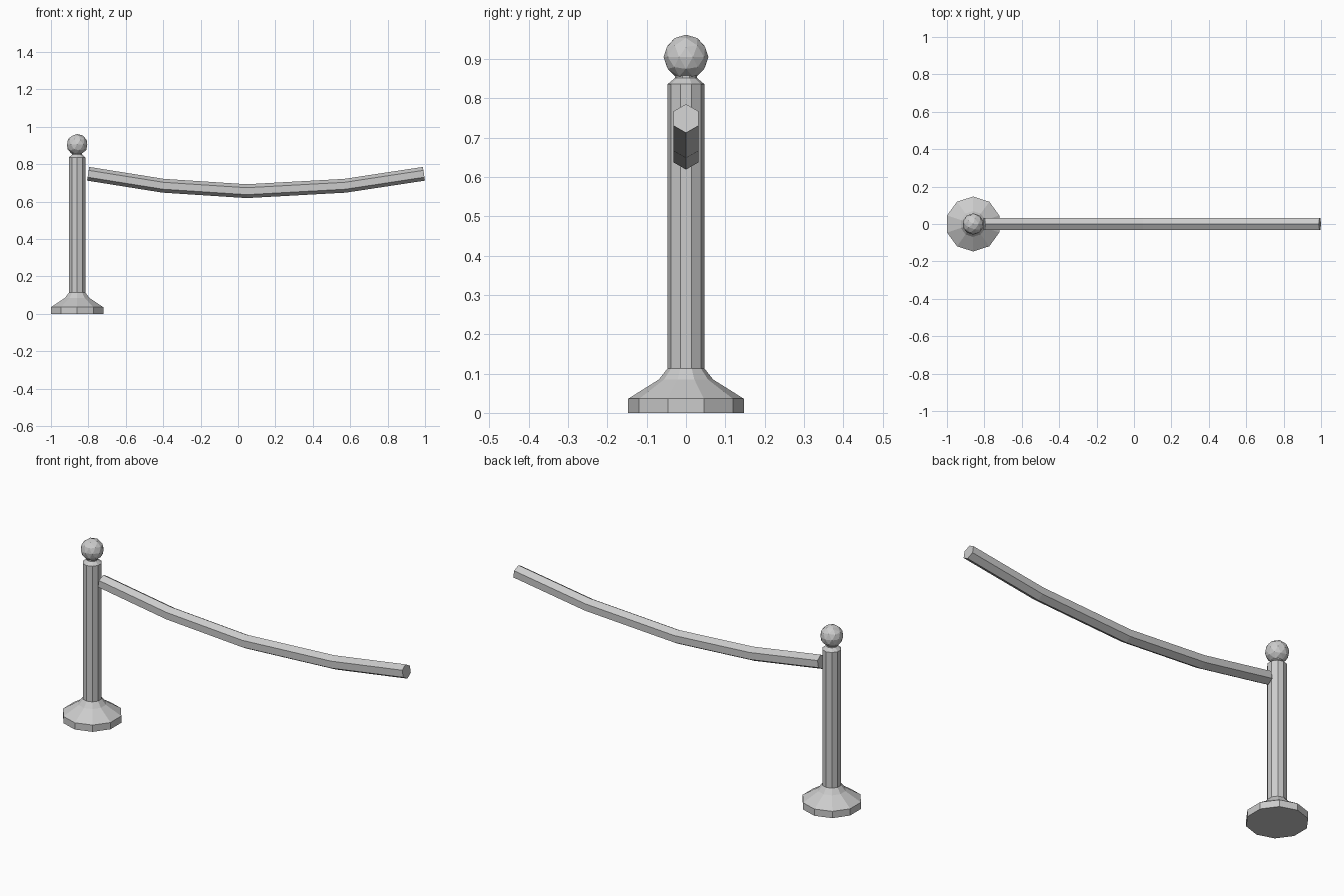
import bpy, bmesh, math
from mathutils import Vector

if "Cube" in bpy.data.objects:
    bpy.data.objects.remove(bpy.data.objects["Cube"])

POST_X = -0.86


def finish(bm, name):
    bmesh.ops.recalc_face_normals(bm, faces=bm.faces)
    mesh = bpy.data.meshes.new(name)
    bm.to_mesh(mesh)
    bm.free()
    obj = bpy.data.objects.new(name, mesh)
    bpy.context.collection.objects.link(obj)
    return obj


def loft(name, rings):
    """Skin equal-sized rings of points and cap both ends."""
    bm = bmesh.new()
    loops = [[bm.verts.new(p) for p in ring] for ring in rings]
    n = len(loops[0])
    for a, b in zip(loops, loops[1:]):
        for i in range(n):
            j = (i + 1) % n
            bm.faces.new((a[i], a[j], b[j], b[i]))
    bm.faces.new(loops[0])
    bm.faces.new(loops[-1])
    return finish(bm, name)


def lathe(name, profile, sides=10):
    angles = [math.pi / 2 + i * math.tau / sides for i in range(sides)]
    return loft(name, [[(POST_X + r * math.cos(a), r * math.sin(a), z)
                        for a in angles] for r, z in profile])


# Post with flared foot and chamfered top, ten sides
lathe("post", [(0.147, 0), (0.147, 0.036), (0.069, 0.085), (0.047, 0.113),
               (0.047, 0.836), (0.028, 0.852), (0.028, 0.865)])

# Faceted ball finial
bm = bmesh.new()
bmesh.ops.create_icosphere(bm, subdivisions=2, radius=0.057)
bmesh.ops.translate(bm, verts=bm.verts, vec=(POST_X, 0, 0.905))
finish(bm, "ball_finial")

# Sagging six-sided rope with mitred bends
path = [Vector((x, 0, z)) for x, z in
        [(-0.801, 0.749), (-0.4, 0.685), (0.047, 0.656), (0.573, 0.685), (0.994, 0.749)]]
rings = []
for i, p in enumerate(path):
    before = (p - path[i - 1]).normalized() if i else None
    after = (path[i + 1] - p).normalized() if i < len(path) - 1 else None
    t = ((before or after) + (after or before)).normalized()
    up = Vector((-t.z, 0, t.x))
    rings.append([p + 0.037 * (up * math.cos(a) + Vector((0, 1, 0)) * math.sin(a))
                  for a in (k * math.tau / 6 for k in range(6))])
loft("rope", rings)
